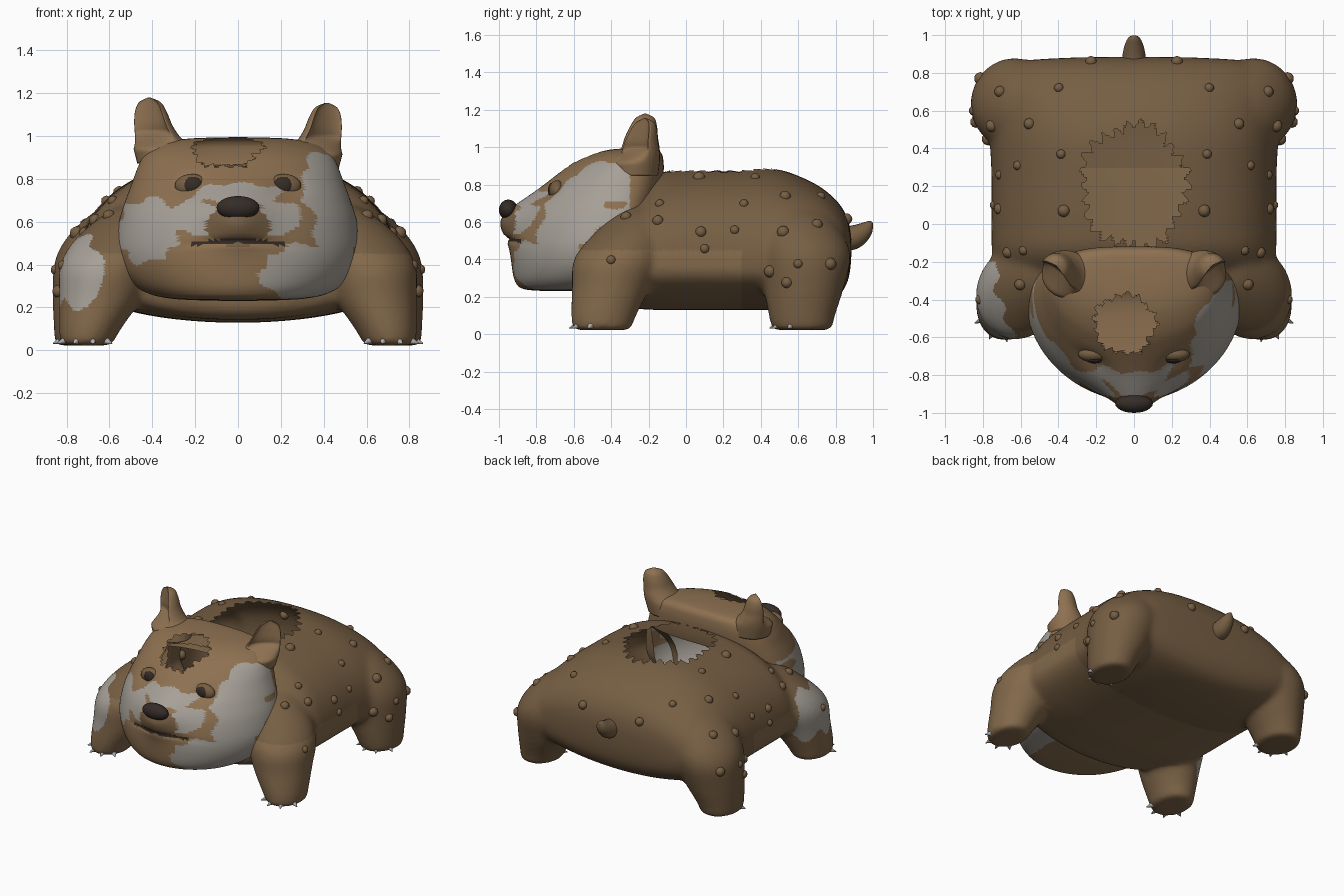
import bpy, bmesh, random
from math import sin, cos, pi, exp, atan2, hypot
from mathutils import Vector, Matrix
from mathutils.bvhtree import BVHTree

if "Cube" in bpy.data.objects:
    bpy.data.objects.remove(bpy.data.objects["Cube"])

random.seed(4)


def material(name, rgb):
    m = bpy.data.materials.new(name)
    m.diffuse_color = (*rgb, 1)
    m.use_nodes = True
    m.node_tree.nodes["Principled BSDF"].inputs["Base Color"].default_value = m.diffuse_color
    return m


TAN = material("tan fur", (0.27, 0.165, 0.082))
HIDE = material("brown hide", (0.18, 0.112, 0.056))
LIGHT = material("lighter hide", (0.225, 0.14, 0.07))
CREAM = material("cream fur", (0.38, 0.35, 0.31))
DARK = material("dark", (0.035, 0.025, 0.02))


def spline(rows, n):
    """Smoothly resample a few rows of section values (n steps per span)."""
    out = []
    for i in range(len(rows) - 1):
        a, b, c, d = rows[max(i - 1, 0)], rows[i], rows[i + 1], rows[min(i + 2, len(rows) - 1)]
        for k in range(n):
            t = k / n
            out.append([0.5 * (2 * q + (r - p) * t + (2 * p - 5 * q + 4 * r - s) * t * t
                               + (3 * q - p - 3 * r + s) * t ** 3) for p, q, r, s in zip(a, b, c, d)])
    return out + [list(rows[-1])]


def spow(v, e):
    return abs(v) ** e * (1 if v >= 0 else -1)


def finish(bm, name, mats=()):
    me = bpy.data.meshes.new(name)
    bm.to_mesh(me)
    bm.free()
    for m in mats:
        me.materials.append(m)
    for p in me.polygons:
        p.use_smooth = True
    ob = bpy.data.objects.new(name, me)
    bpy.context.collection.objects.link(ob)
    return ob


def loft(rings, bm=None):
    """Skin a list of rings of points and close both ends."""
    bm = bm or bmesh.new()
    vs = [[bm.verts.new(p) for p in r] for r in rings]
    for a, b in zip(vs, vs[1:]):
        for j in range(len(a)):
            k = (j + 1) % len(a)
            bm.faces.new((a[j], a[k], b[k], b[j]))
    bm.faces.new(vs[0])
    bm.faces.new(vs[-1])
    bmesh.ops.recalc_face_normals(bm, faces=bm.faces[:])
    return bm


def cut(bm, inside):
    """Open a ragged hole by removing triangles."""
    bmesh.ops.triangulate(bm, faces=bm.faces[:])
    gone = [f for f in bm.faces if inside(f.calc_center_median())]
    bmesh.ops.delete(bm, geom=gone, context='FACES')


def ragged(x, y, cx, cy, rx, ry, teeth):
    u, v = (x - cx) / rx, (y - cy) / ry
    a = atan2(v, u)
    saw = (a / (2 * pi) * teeth) % 1
    return hypot(u, v) < 0.88 + 0.05 * sin(5 * a + 1) + 0.17 * abs(2 * saw - 1)


def angles(n):
    return [2 * pi * i / n for i in range(n)]


# body: y, half width, top, bottom, height of widest point
BODY = [(-.52, .30, .43, .20, .31), (-.47, .56, .52, .15, .33), (-.32, .70, .69, .14, .34),
        (-.16, .75, .85, .13, .36), (0, .755, .885, .13, .36), (.25, .755, .895, .13, .36),
        (.48, .765, .885, .13, .36), (.68, .76, .81, .15, .38), (.80, .71, .72, .19, .40),
        (.86, .60, .63, .27, .42), (.88, .35, .55, .36, .46), (.885, .05, .50, .45, .47)]
rings = []
for y, w, zt, zb, zw in spline(BODY, 9):
    rings.append([(w * spow(cos(t), .85 if sin(t) > 0 else 1), y,
                   zw + ((zt - zw) if sin(t) > 0 else (zw - zb)) * spow(sin(t), .92)) for t in angles(96)])
bm = loft(rings)

# legs: z, centre x, centre y, radius x, radius y
FRONT = [(.022, .71, -.45, .12, .155), (.10, .69, -.44, .145, .175), (.25, .64, -.40, .195, .21),
         (.40, .61, -.36, .22, .24), (.53, .55, -.30, .20, .20), (.65, .48, -.24, .12, .12),
         (.69, .46, -.22, .02, .02)]
REAR = [(.022, .725, .62, .13, .16), (.10, .71, .62, .15, .178), (.25, .665, .63, .20, .215),
        (.42, .63, .635, .225, .245), (.55, .58, .61, .20, .22), (.66, .52, .58, .13, .15),
        (.70, .50, .56, .02, .02)]
for rows in (FRONT, REAR):
    for s in (-1, 1):
        loft([[(s * (cx + rx * cos(t)), cy + ry * sin(t), z) for t in angles(40)]
              for z, cx, cy, rx, ry in spline(rows, 6)], bm)

# melt body and legs into one skin, then open the back and the neck
ob = finish(bm, "body_and_legs", [HIDE])
ob.modifiers.new("melt", 'REMESH').voxel_size = .016
sm = ob.modifiers.new("soften", 'SMOOTH')
sm.factor, sm.iterations = .5, 20
bm = bmesh.new()
bm.from_object(ob, bpy.context.evaluated_depsgraph_get())
bpy.data.objects.remove(ob)
whole = BVHTree.FromBMesh(bm)
cut(bm, lambda c: (c.z > .6 and ragged(c.x, c.y, 0, .2, .285, .335, 26))
    or (c.y < -.2 and abs(c.x) < .42 and c.z > .3))
for f in bm.faces:
    c = f.calc_center_median()
    patch = c.x < 0 and c.y < -.2 and hypot(c.x + .77, (c.z - .38) * .75) < .13 + .02 * sin(40 * c.y)
    f.material_index = 1 if patch else 2 if c.z < .45 and c.y < .3 else 0
finish(bm, "body_and_legs", [HIDE, CREAM, LIGHT])

# claws around the front and outside of each foot
bm = bmesh.new()
for s in (-1, 1):
    for cx, cy, ry in ((.70, -.45, .14), (.72, .62, .14)):
        for a in (-135, -100, -65, -25):
            d = Vector((s * cos(a * pi / 180), sin(a * pi / 180), -.35)).normalized()
            p = Vector((s * cx + d.x * .12, cy + d.y * ry, .048))
            m = Matrix.Translation(p) @ d.to_track_quat('Z', 'Y').to_matrix().to_4x4()
            bmesh.ops.create_cone(bm, segments=10, radius1=.038, radius2=.002, depth=.095,
                                  cap_ends=True, matrix=m)
finish(bm, "claws", [material("claw", (.45, .45, .45))])

# round bumps, placed by casting side-view (y, z) positions onto the hide
BUMPS = [(-.14, .70), (-.32, .63), (-.40, .40), (.07, .84), (-.15, .61), (.08, .55), (.10, .46), (.26, .56),
         (.31, .70), (.37, .84), (.53, .74), (.52, .55), (.70, .59), (.72, .74), (.60, .38), (.45, .34),
         (.77, .38), (.54, .28)]
bm = bmesh.new()


def bump(origin, direction):
    p = whole.ray_cast(Vector(origin), Vector(direction))[0]
    if p:
        r = random.choice((.026, .031, .034))
        for s in (-1, 1):
            bmesh.ops.create_icosphere(bm, subdivisions=2, radius=r,
                                       matrix=Matrix.Translation((s * p.x * .99, p.y, p.z - .004)))


for y, z in BUMPS:
    bump((2, y, z), (-1, 0, 0))
bump((.23, 2, .62), (0, -1, 0))
finish(bm, "bumps", [HIDE])

# tail
TAIL = [(.84, .51, .065), (.90, .52, .06), (.95, .545, .048), (.985, .575, .03), (.997, .598, .005)]
finish(loft([[(r * cos(t), y - .35 * r * sin(t), z + r * sin(t)) for t in angles(20)]
             for y, z, r in spline(TAIL, 4)]), "tail", [HIDE])

# head: z, half width, front y, back y, y of widest point
HEAD = [(.23, .04, -.72, -.62, -.67), (.24, .30, -.86, -.45, -.62), (.275, .44, -.91, -.35, -.52),
        (.36, .535, -.93, -.28, -.45), (.47, .57, -.93, -.22, -.42), (.60, .555, -.90, -.18, -.40),
        (.70, .525, -.84, -.15, -.38), (.78, .495, -.77, -.13, -.36), (.86, .465, -.68, -.12, -.34),
        (.92, .43, -.60, -.12, -.31), (.965, .36, -.50, -.13, -.28), (.988, .23, -.40, -.16, -.26),
        (.995, .02, -.28, -.24, -.26)]


def g(v, s):
    return exp(-(v / s) ** 2)


rings = []
for z, w, yf, yb, yc in spline(HEAD, 10):
    ring = []
    for t in angles(128):
        x = w * spow(cos(t), 1 if sin(t) < 0 else .65)
        y = yc + (yc - yf if sin(t) < 0 else yb - yc) * spow(sin(t), 1.1 if sin(t) < 0 else .75)
        if sin(t) < 0:  # muzzle, eye sockets and mouth crease
            y -= .095 * g(x, .14) * g(z - .62, .12)
            y += .03 * g(abs(x) - .22, .08) * g(z - .765, .05)
            y += .02 * g(x, .19) * g(z - .51 + .3 * x * x, .014)
        ring.append((x, y, z))
    rings.append(ring)
bm = loft(rings)
face = BVHTree.FromBMesh(bm)
cut(bm, lambda c: (c.z > .82 and ragged(c.x, c.y, -.05, -.53, .165, .16, 17))
    or (c.y > -.36 and c.z < .74 and abs(c.x) < .42))
PATCHES = [(-.42, .56, .15, .15), (.36, .36, .26, .14), (.42, .78, .12, .16), (0, .73, .20, .05),
           (-.2, .62, .13, .08), (.20, .62, .10, .08), (.46, .55, .10, .2)]
for f in bm.faces:
    c = f.calc_center_median()
    edge = 1 + .15 * sin(37 * c.x + 9 * c.z) * sin(43 * c.z)
    if c.y < -.3 and any(hypot((c.x - a) / p, (c.z - b) / q) < edge for a, b, p, q in PATCHES):
        f.material_index = 1
    if c.y < -.8 and hypot(c.x / .15, (c.z - .58) / .10) < 1:
        f.material_index = 3
    if c.y < -.8 and abs(c.x) < .21 and abs(c.z - .51 + .3 * c.x * c.x) < .010:
        f.material_index = 2
finish(bm, "head", [TAN, CREAM, DARK, HIDE])


def ball(name, loc, size, mat):
    b = bmesh.new()
    bmesh.ops.create_uvsphere(b, u_segments=24, v_segments=14, radius=1,
                              matrix=Matrix.Translation(loc) @ Matrix.Diagonal((*size, 1)))
    return finish(b, name, [mat])


# nose and eyes
ball("nose", (0, -.95, .665), (.10, .05, .055), DARK)
for s in (-1, 1):
    p = face.ray_cast(Vector((s * .215, -2, .768)), Vector((0, 1, 0)))[0]
    ball("eye", p + Vector((0, .02, 0)), (.08, .042, .055), HIDE)
    ball("pupil", p + Vector((-s * .005, -.008, .002)), (.045, .02, .04), DARK)

# cupped ears, leaning out from the skull: z, centre x, centre y, radius x, radius y
EAR = [(.86, .34, -.27, .13, .12), (.94, .36, -.265, .13, .125), (.99, .385, -.26, .11, .118),
       (1.04, .402, -.255, .095, .105), (1.10, .412, -.24, .08, .085), (1.145, .415, -.228, .055, .058),
       (1.167, .415, -.22, .008, .008)]
for s in (-1, 1):
    rings = []
    for z, cx, cy, rx, ry in spline(EAR, 6):
        ring = []
        for t in angles(36):
            x, y = cos(t), sin(t)
            c = .6 * x - .8 * y
            if c > .15 and z > .93:
                k = 1.3 * (c - .15) * min(1, (z - .93) / .08)
                x, y = x - .6 * k, y + .8 * k
            ring.append((s * (cx + rx * x), cy + ry * y, z + (.012 if s < 0 else -.012)))
        rings.append(ring)
    finish(loft(rings), f"ear_{'left' if s < 0 else 'right'}", [TAN])
